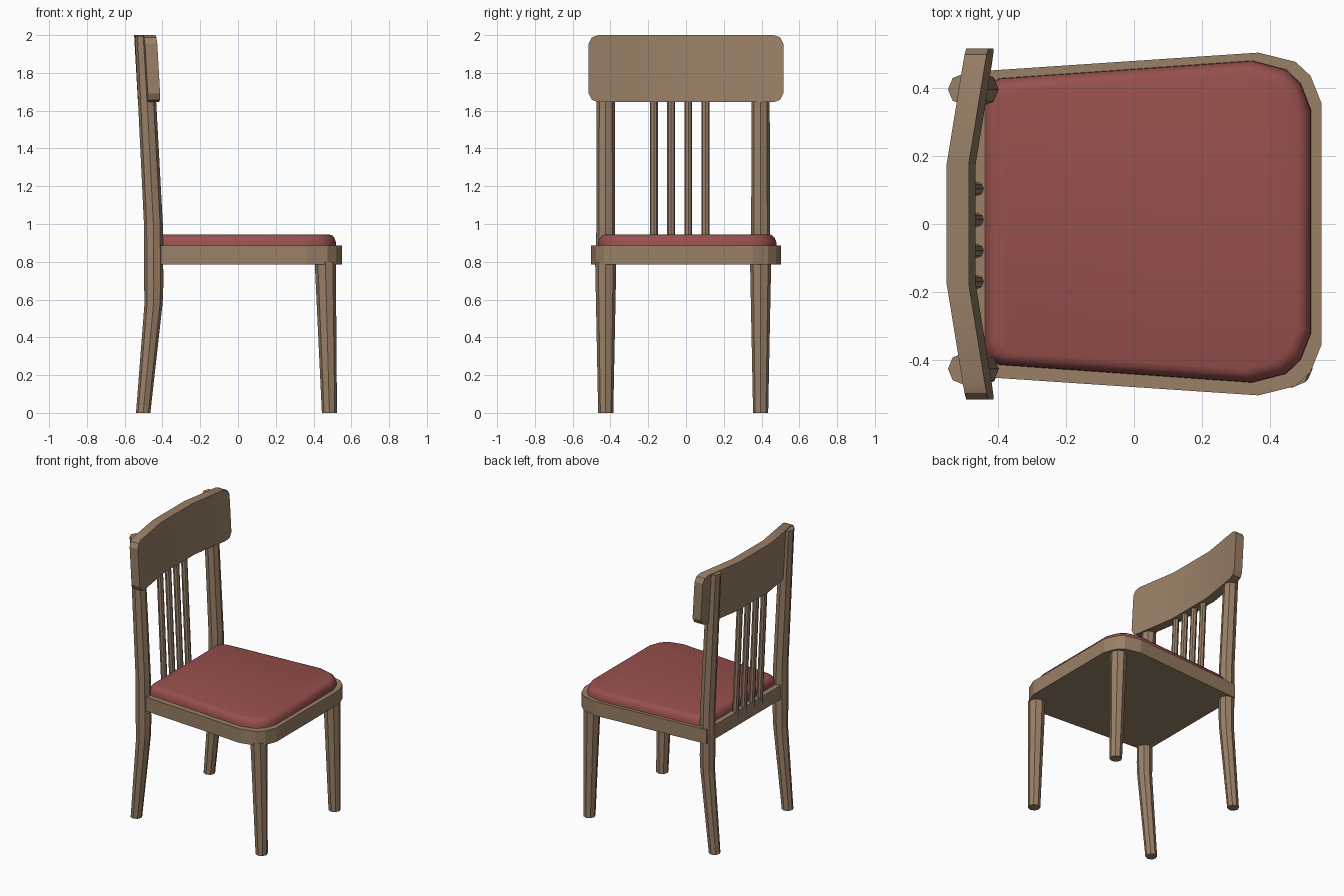
import bpy, bmesh, math

if "Cube" in bpy.data.objects:
    bpy.data.objects.remove(bpy.data.objects["Cube"])


def material(name, rgb):
    m = bpy.data.materials.new(name)
    m.diffuse_color = (*rgb, 1)
    m.use_nodes = True
    m.node_tree.nodes["Principled BSDF"].inputs["Base Color"].default_value = m.diffuse_color
    return m


wood = material("wood brown", (0.32, 0.215, 0.135))
red = material("cushion red", (0.31, 0.08, 0.073))


def loft(name, rings, mat):
    """Join equal-length closed rings with quads and cap both ends."""
    bm = bmesh.new()
    rows = [[bm.verts.new(p) for p in r] for r in rings]
    n = len(rows[0])
    for a, b in zip(rows, rows[1:]):
        for i in range(n):
            j = (i + 1) % n
            bm.faces.new((a[i], a[j], b[j], b[i]))
    bm.faces.new(rows[0][::-1])
    bm.faces.new(rows[-1])
    bmesh.ops.recalc_face_normals(bm, faces=bm.faces)
    me = bpy.data.meshes.new(name)
    bm.to_mesh(me)
    bm.free()
    me.materials.append(mat)
    ob = bpy.data.objects.new(name, me)
    bpy.context.collection.objects.link(ob)
    return ob


def rod(name, y, path, sides=8):
    """Tapered octagonal rod through (x, z, radius) stations."""
    angles = [2 * math.pi * i / sides for i in range(sides)]
    return loft(name, [[(x + r * math.cos(a), y + r * math.sin(a), z) for a in angles]
                       for x, z, r in path], wood)


def smooth(ob, degrees):
    bpy.ops.object.select_all(action='DESELECT')
    ob.select_set(True)
    bpy.context.view_layer.objects.active = ob
    bpy.ops.object.shade_smooth_by_angle(angle=math.radians(degrees))


def mirrored(half, cy=0.0):
    return [(x, cy + y) for x, y in half] + [(x, cy - y) for x, y in reversed(half)]


# legs: rear posts run up behind the backrest, front legs taper down
for side, y in (("left", -0.425), ("right", 0.395)):
    rod("rear_post_" + side, y, [(-0.502, 0, 0.038), (-0.447, 0.58, 0.048), (-0.446, 0.68, 0.051),
                                 (-0.448, 1.0, 0.050), (-0.499, 1.995, 0.047)])
    rod("front_leg_" + side, y, [(0.484, 0, 0.040), (0.462, 0.80, 0.056)])

# back spindles
for i in range(4):
    rod("spindle_%d" % (i + 1), -0.170 + 0.091 * i, [(-0.460, 0.84, 0.021), (-0.498, 1.68, 0.021)])

# seat frame
plan = mirrored([(-0.475, 0.447), (0.365, 0.503), (0.474, 0.476), (0.518, 0.435), (0.55, 0.355)])
loft("seat_frame", [[(x, y, z) for x, y in plan] for z in (0.785, 0.885)], wood)

# cushion with rounded upper edge, each ring pulled towards the middle
plan = mirrored([(-0.44, 0.37), (-0.425, 0.405), (-0.395, 0.421), (0.347, 0.473),
                 (0.447, 0.447), (0.490, 0.406), (0.52, 0.329)], 0.007)
rings = []
for inset, z in ((0, 0.875), (0.002, 0.905), (0.010, 0.927), (0.022, 0.940), (0.038, 0.945)):
    sx, sy = 1 - inset / 0.48, 1 - inset / 0.45
    rings.append([(0.04 + (x - 0.04) * sx, 0.007 + (y - 0.007) * sy, z) for x, y in plan])
smooth(loft("seat_cushion", rings, red), 35)

# backrest: bent board leaning back, with rounded corners
half = [(0.175, 0), (0.465, 0), (0.498, 0.012), (0.515, 0.045)]
stations = [(-y, c) for y, c in reversed(half)] + half
rings = []
for y, cut in stations:
    bx = -0.55 + 0.055 * max(0, abs(y) - 0.175) / 0.34
    lo, hi = 1.645 + cut, 2.0 - cut
    rings.append([(bx + t + 0.057 * (2 - z), y, z)
                  for t, z in ((0, lo), (0.065, lo), (0.065, hi), (0, hi))])
smooth(loft("backrest", rings, wood), 25)
